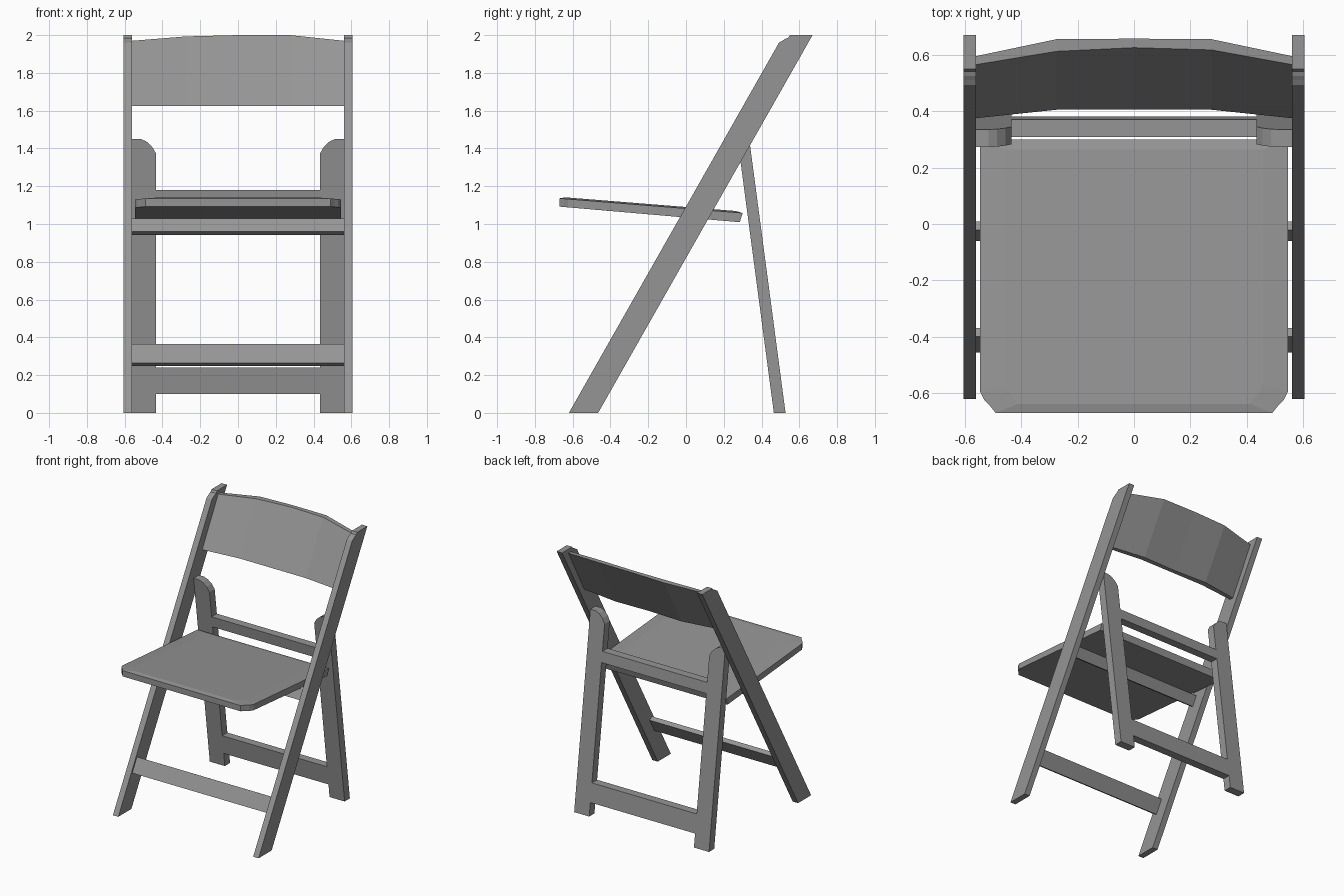
import bpy, bmesh

if "Cube" in bpy.data.objects:
    bpy.data.objects.remove(bpy.data.objects["Cube"])

# Dark grey finish shared by every part
grey = bpy.data.materials.new("dark_grey")
grey.diffuse_color = (0.3, 0.3, 0.3, 1)
grey.use_nodes = True
grey.node_tree.nodes["Principled BSDF"].inputs["Base Color"].default_value = grey.diffuse_color


def loft(name, loops):
    """Skin equal-length point loops in order and cap both ends."""
    bm = bmesh.new()
    rings = [[bm.verts.new(p) for p in loop] for loop in loops]
    n = len(rings[0])
    for a, b in zip(rings, rings[1:]):
        for i in range(n):
            j = (i + 1) % n
            bm.faces.new((a[i], a[j], b[j], b[i]))
    bm.faces.new(rings[0])
    bm.faces.new(rings[-1])
    bmesh.ops.recalc_face_normals(bm, faces=bm.faces)
    mesh = bpy.data.meshes.new(name)
    bm.to_mesh(mesh)
    bm.free()
    mesh.materials.append(grey)
    obj = bpy.data.objects.new(name, mesh)
    bpy.context.collection.objects.link(obj)
    return obj


def across(name, profile, x0, x1):
    """Extrude a (y, z) side profile along x."""
    return loft(name, [[(x, y, z) for y, z in profile] for x in (x0, x1)])


def leg_front_y(z):
    return -0.62 + 0.5675 * z


def rear_y(z):
    return 0.465 - 0.1326 * z


# Long front legs, running up to carry the backrest
leg_profile = [(-0.62, 0), (-0.465, 0), (0.67, 2.0), (0.55, 2.0),
               (0.54, 1.985), (0.525, 1.98), (0.51, 1.97), (leg_front_y(1.96), 1.96)]
for side, s in (("left", -1), ("right", 1)):
    across(f"front_leg_{side}", leg_profile, s * 0.56, s * 0.605)

    # Rear leg with rounded inner top corner
    outline = [(0.435, 0), (0.56, 0), (0.56, 1.45), (0.515, 1.45),
               (0.485, 1.437), (0.455, 1.41), (0.435, 1.375)]
    loft(f"rear_leg_{side}", [[(s * x, rear_y(z) + t, z) for x, z in outline]
                              for t in (0, 0.062)])

# Rails between the front legs, set perpendicular to their lean
for name, z0, z1 in (("front_foot_rail", 0.265, 0.365), ("seat_support_rail", 0.96, 1.03)):
    a, b = leg_front_y(z0) + 0.015, leg_front_y(z1) + 0.015
    across(name, [(a, z0), (b, z1), (b + 0.03, z1 - 0.017), (a + 0.03, z0 - 0.017)],
           -0.56, 0.56)

# Rails between the rear legs
for name, z0, z1 in (("rear_foot_rail", 0.10, 0.24), ("rear_upper_rail", 1.10, 1.18)):
    a, b = rear_y(z0), rear_y(z1)
    across(name, [(a, z0), (b, z1), (b + 0.062, z1), (a + 0.062, z0)], -0.435, 0.435)

# Seat with clipped front corners and a slightly raised middle
half = [(0.545, 0.30), (0.545, -0.595), (0.53, -0.625), (0.51, -0.645), (0.49, -0.67)]
plan = half + [(-x, y) for x, y in reversed(half)]
loft("seat", [
    [(x, y - (0.015 if y > 0 else 0), 1.035 - 0.085 * y) for x, y in plan],
    [(x, y, 1.082 - 0.08 * y) for x, y in plan],
    [(x * 0.84, y * 0.93 - 0.015, 1.09 - 0.08 * (y * 0.93 - 0.015)) for x, y in plan],
])

# Curved backrest: x, front bottom y, front top y, top z, back top y
stations = [(-0.56, 0.375, 0.565, 1.97, 0.595), (-0.275, 0.405, 0.612, 1.993, 0.655),
            (0, 0.405, 0.625, 2.0, 0.657), (0.275, 0.405, 0.617, 2.0, 0.655),
            (0.56, 0.375, 0.565, 1.97, 0.595)]
loft("backrest", [[(x, fb, 1.625), (x, ft, zt), (x, bt, zt), (x, fb + bt - ft, 1.625)]
                  for x, fb, ft, zt, bt in stations])
